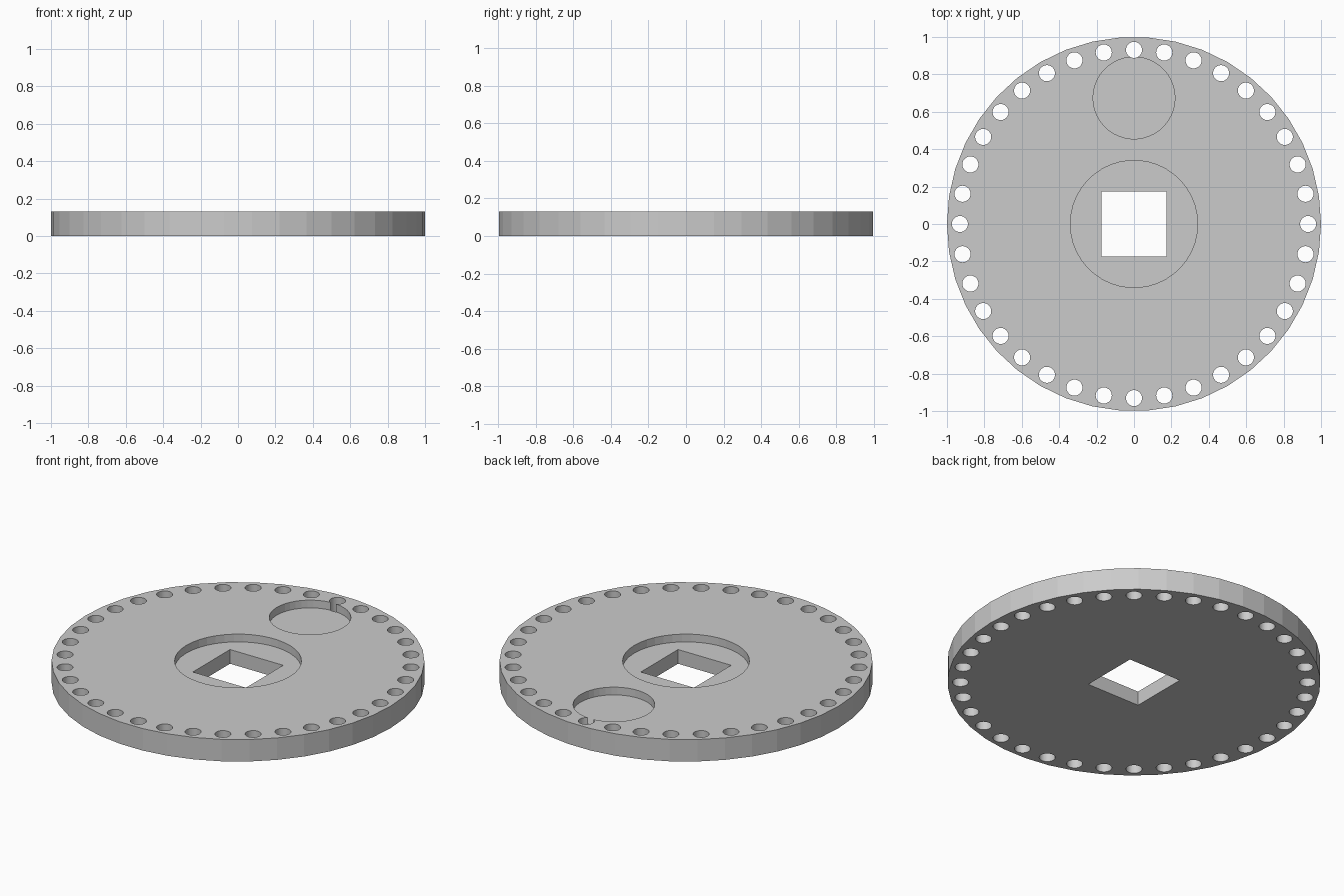
import bpy, bmesh, math
from mathutils import Matrix, Vector

if "Cube" in bpy.data.objects:
    bpy.data.objects.remove(bpy.data.objects["Cube"])

SIDES = 42
HEIGHT = 0.13
FLOOR = 0.084   # height of the pocket floors


def add_prism(bm, x, y, r, z0, z1, sides=SIDES, turn=0.0):
    """Closed upright prism with a regular polygon outline."""
    ring = [(x + r * math.cos(turn + math.tau * i / sides),
             y + r * math.sin(turn + math.tau * i / sides)) for i in range(sides)]
    low = [bm.verts.new((px, py, z0)) for px, py in ring]
    high = [bm.verts.new((px, py, z1)) for px, py in ring]
    bm.faces.new(low[::-1])
    bm.faces.new(high)
    for i in range(sides):
        j = (i + 1) % sides
        bm.faces.new((low[i], low[j], high[j], high[i]))


def make_object(name, bm):
    mesh = bpy.data.meshes.new(name)
    bm.to_mesh(mesh)
    bm.free()
    obj = bpy.data.objects.new(name, mesh)
    bpy.context.collection.objects.link(obj)
    return obj


# Disc body
bm = bmesh.new()
add_prism(bm, 0, 0, 1.0, 0, HEIGHT)
disc = make_object("perforated_disc", bm)
grey = bpy.data.materials.new("light grey")
grey.diffuse_color = (0.6, 0.6, 0.6, 1)
grey.use_nodes = True
grey.node_tree.nodes["Principled BSDF"].inputs["Base Color"].default_value = grey.diffuse_color
disc.data.materials.append(grey)

# Through cuts: ring of 36 round holes and the square centre hole
bm = bmesh.new()
for k in range(36):
    a = math.tau * k / 36
    add_prism(bm, 0.931 * math.cos(a), 0.931 * math.sin(a), 0.043, -0.1, HEIGHT + 0.1)
add_prism(bm, 0, 0, 0.174 * math.sqrt(2), -0.1, HEIGHT + 0.1, 4, math.pi / 4)
through_cutter = make_object("through_cutter", bm)

# Shallow cuts: centre recess and the side pocket
bm = bmesh.new()
add_prism(bm, 0, 0, 0.34, FLOOR, HEIGHT + 0.1)
add_prism(bm, 0, 0.674, 0.219, FLOOR, HEIGHT + 0.1)
pocket_cutter = make_object("pocket_cutter", bm)

# Cut the disc, then discard the cutters
bpy.context.view_layer.objects.active = disc
disc.select_set(True)
for cutter in (pocket_cutter, through_cutter):
    cutter.hide_render = True
    mod = disc.modifiers.new(cutter.name, 'BOOLEAN')
    mod.operation = 'DIFFERENCE'
    mod.solver = 'EXACT'
    mod.object = cutter
    bpy.ops.object.modifier_apply(modifier=mod.name)
    bpy.data.objects.remove(cutter)
